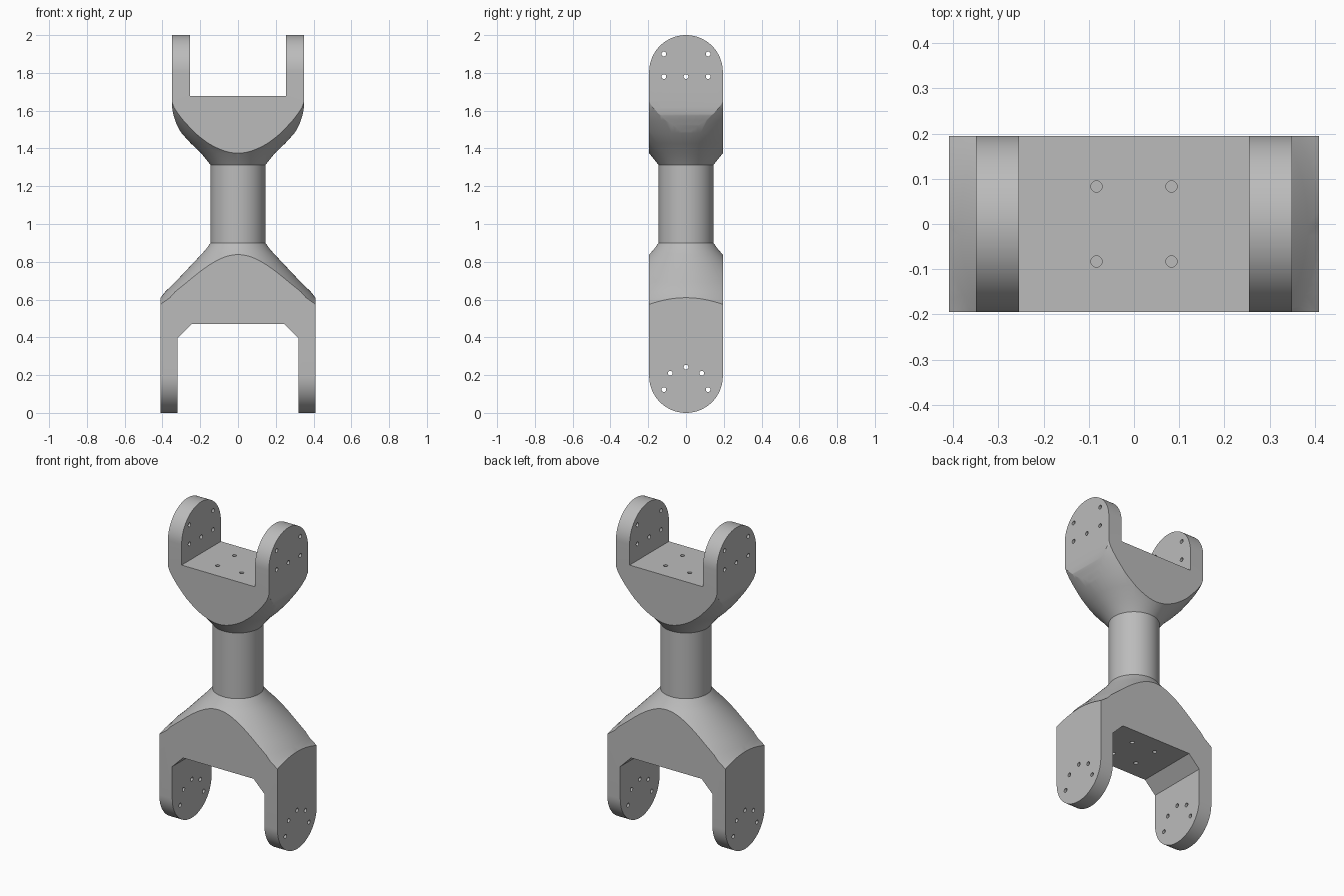
import bpy, bmesh
from math import pi, sin, cos
from mathutils import Matrix, Vector

cube = bpy.data.objects.get("Cube")
if cube:
    bpy.data.objects.remove(cube, do_unlink=True)

HALF_DEPTH = 0.195
SHAFT_R = 0.145
SHAFT_Z = (0.9, 1.312)
HOLE_R = 0.0125

grey = bpy.data.materials.new("machined grey")
grey.use_nodes = True
grey.diffuse_color = (0.5, 0.5, 0.5, 1)
grey.node_tree.nodes["Principled BSDF"].inputs["Base Color"].default_value = grey.diffuse_color


def make_object(name, bm):
    bmesh.ops.recalc_face_normals(bm, faces=bm.faces)
    mesh = bpy.data.meshes.new(name)
    bm.to_mesh(mesh)
    bm.free()
    obj = bpy.data.objects.new(name, mesh)
    bpy.context.collection.objects.link(obj)
    mesh.materials.append(grey)
    return obj


def revolve(name, profile):
    """Spin a (radius, z) profile about the z axis."""
    bm = bmesh.new()
    verts = [bm.verts.new((r, 0, z)) for r, z in profile]
    edges = [bm.edges.new(pair) for pair in zip(verts, verts[1:])]
    bmesh.ops.spin(bm, geom=verts + edges, cent=(0, 0, 0), axis=(0, 0, 1),
                   angle=2 * pi, steps=96, use_duplicate=False)
    bmesh.ops.remove_doubles(bm, verts=bm.verts, dist=1e-5)
    return make_object(name, bm)


def prism(name, outline, along_x):
    """Extrude a (side, z) outline through the model along x or y."""
    bm = bmesh.new()
    place = (lambda s, z: (-1, s, z)) if along_x else (lambda s, z: (s, -1, z))
    face = bm.faces.new([bm.verts.new(place(s, z)) for s, z in outline])
    new = bmesh.ops.extrude_face_region(bm, geom=[face])["geom"]
    move = (2, 0, 0) if along_x else (0, 2, 0)
    bmesh.ops.translate(bm, vec=move, verts=[v for v in new if isinstance(v, bmesh.types.BMVert)])
    return make_object(name, bm)


def mirrored(half):
    return half + [(-x, z) for x, z in reversed(half)]


def drills(name, arm_holes, floor_z):
    """Through holes across both arms and blind holes in the slot floor."""
    bm = bmesh.new()

    def drill(matrix, depth):
        bmesh.ops.create_cone(bm, cap_ends=True, segments=20, radius1=HOLE_R,
                              radius2=HOLE_R, depth=depth, matrix=matrix)
    for y, z in arm_holes:
        for side in ((1, -1) if y else (1,)):
            drill(Matrix.Translation((0, side * y, z)) @ Matrix.Rotation(pi / 2, 4, 'Y'), 2)
    for x in (-0.083, 0.083):
        for y in (-0.083, 0.083):
            drill(Matrix.Translation((x, y, floor_z)), 0.16)
    return make_object(name, bm)


def shade(obj):
    bpy.ops.object.select_all(action='DESELECT')
    obj.select_set(True)
    bpy.context.view_layer.objects.active = obj
    bpy.ops.object.shade_smooth_by_angle(angle=pi / 7)


def fork(name, profile, outline, slot, arm_holes, floor_z, tip_z, join_z):
    body = revolve(name, profile)
    # Rounded arm tips and flat front and back
    up = 1 if tip_z > join_z else -1
    arc = [(HALF_DEPTH * cos(a), tip_z + up * HALF_DEPTH * (sin(a) - 1))
           for a in (pi * i / 40 for i in range(41))]
    side = arc + [(-HALF_DEPTH, join_z - up * 0.2), (HALF_DEPTH, join_z - up * 0.2)]
    tools = [(prism("side_limit", side, True), 'INTERSECT'),
             (prism("front_limit", mirrored(outline), False), 'INTERSECT'),
             (prism("slot_cutter", mirrored(slot), False), 'DIFFERENCE'),
             (drills("drills", arm_holes, floor_z), 'DIFFERENCE')]
    bpy.context.view_layer.objects.active = body
    for tool, operation in tools:
        tool.hide_render = True
        mod = body.modifiers.new(operation, 'BOOLEAN')
        mod.operation, mod.object, mod.solver = operation, tool, 'EXACT'
        bpy.ops.object.modifier_apply(modifier=mod.name)
        bpy.data.objects.remove(tool, do_unlink=True)
    # Open the hidden end where the shaft meets the fork
    bm = bmesh.new()
    bm.from_mesh(body.data)
    hidden = [f for f in bm.faces if all(abs(v.co.z - join_z) < 1e-4 for v in f.verts)]
    bmesh.ops.delete(bm, geom=hidden, context='FACES')
    bm.to_mesh(body.data)
    bm.free()
    shade(body)


# Round shaft between the forks
shade(revolve("shaft", [(SHAFT_R, z) for z in SHAFT_Z]))

# Upper fork: flared cup with a square slot
fork("upper_fork",
     profile=[(0, SHAFT_Z[1]), (SHAFT_R, SHAFT_Z[1]), (0.195, 1.375), (0.25, 1.427), (0.30, 1.482),
              (0.35, 1.55), (0.372, 1.583), (0.39, 1.615), (0.405, 1.66), (0.405, 2.1), (0, 2.1)],
     outline=[(0.2, 1.25), (0.28, 1.455), (0.305, 1.49), (0.325, 1.527), (0.341, 1.573),
              (0.348, 1.61), (0.35, 1.65), (0.35, 2.2)],
     slot=[(0.255, 1.677), (0.255, 2.3)],
     arm_holes=[(0.117, 1.9), (0.117, 1.78), (0, 1.78)],
     floor_z=1.677, tip_z=2, join_z=SHAFT_Z[1])

# Lower fork: wider conical yoke with a chamfered slot
fork("lower_fork",
     profile=[(0, SHAFT_Z[0]), (SHAFT_R, SHAFT_Z[0]), (0.17, 0.866), (0.195, 0.838), (0.333, 0.692),
              (0.385, 0.642), (0.41, 0.61), (0.46, 0.57), (0.46, -0.1), (0, -0.1)],
     outline=[(0.41, -0.2), (0.41, 1.2)],
     slot=[(0.32, -0.3), (0.32, 0.395), (0.245, 0.47)],
     arm_holes=[(0.117, 0.123), (0.083, 0.21), (0, 0.242)],
     floor_z=0.47, tip_z=0, join_z=SHAFT_Z[0])
